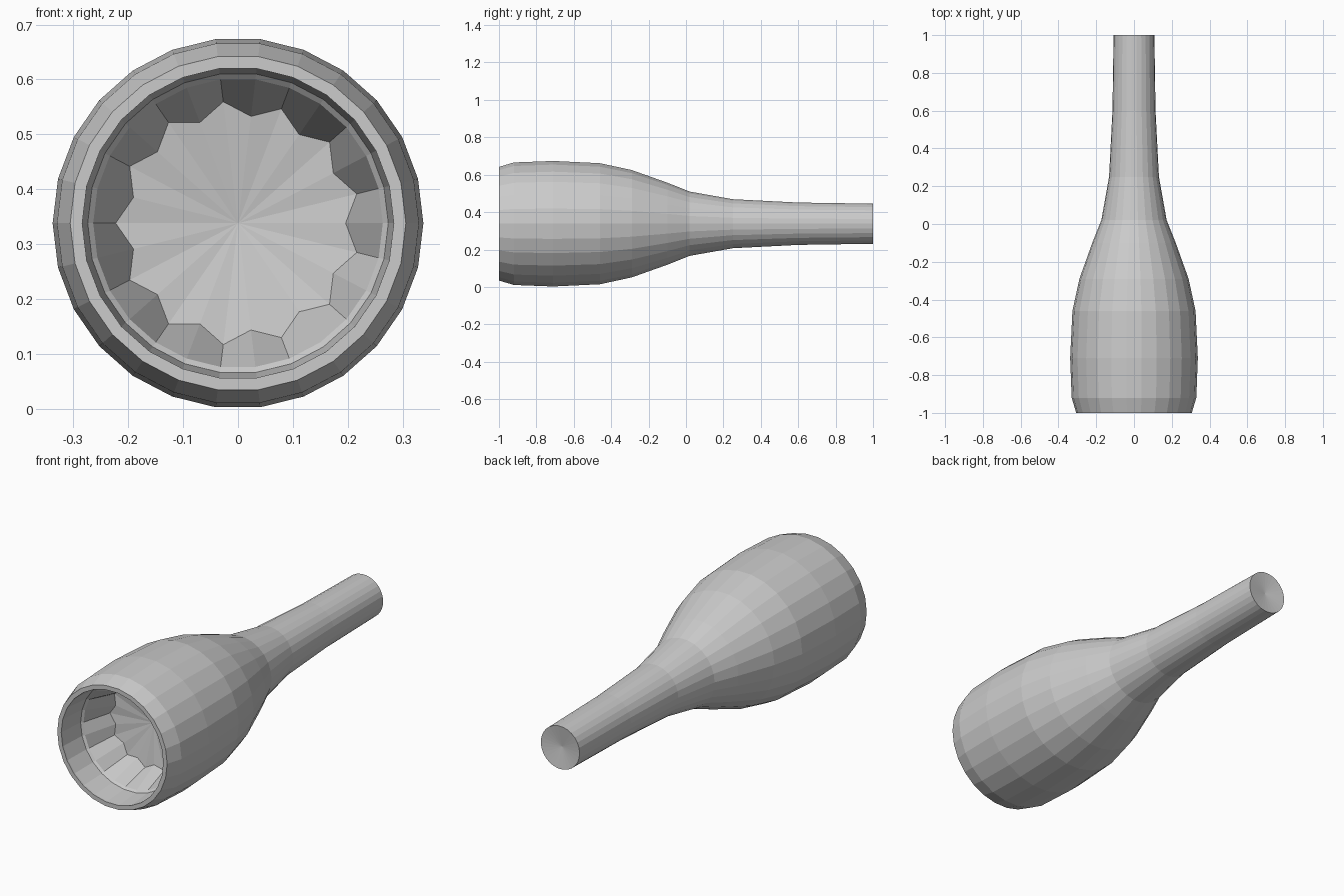
import bpy, bmesh, math

if "Cube" in bpy.data.objects:
    bpy.data.objects.remove(bpy.data.objects["Cube"])

SIDES = 26
CENTRE_Z = 0.338


def lathe(name, profile, cap_start=None, cap_end=None, star=None):
    """Spin (y, radius) points about the y axis; caps are fans with apex at given y.
    star = (index, scale): every second vertex of that ring is scaled inwards."""
    bm = bmesh.new()
    rings = []
    for n, (y, r) in enumerate(profile):
        ring = []
        for i in range(SIDES):
            a = 2 * math.pi * i / SIDES
            k = star[1] if star and star[0] == n and i % 2 == 0 else 1
            ring.append(bm.verts.new((r * k * math.cos(a), y, CENTRE_Z + r * k * math.sin(a))))
        rings.append(ring)
    for a, b in zip(rings, rings[1:]):
        for i in range(SIDES):
            j = (i + 1) % SIDES
            bm.faces.new((a[i], a[j], b[j], b[i]))
    for y, ring in ((cap_start, rings[0]), (cap_end, rings[-1])):
        if y is not None:
            apex = bm.verts.new((0, y, CENTRE_Z))
            for i in range(SIDES):
                bm.faces.new((ring[i], ring[(i + 1) % SIDES], apex))
    bmesh.ops.recalc_face_normals(bm, faces=bm.faces)
    mesh = bpy.data.meshes.new(name)
    bm.to_mesh(mesh)
    bm.free()
    obj = bpy.data.objects.new(name, mesh)
    bpy.context.collection.objects.link(obj)
    return obj


# recessed cup in the wide end, zigzag ring at its floor
cup = [(-0.70, 0.223), (-0.85, 0.264), (-0.86, 0.274), (-0.99, 0.284)]
# rim, bulbous body and slim neck
body = [(-1.0, 0.284), (-1.0, 0.306), (-0.92, 0.33), (-0.71, 0.338), (-0.46, 0.326),
        (-0.29, 0.289), (-0.1, 0.221), (0.02, 0.173), (0.25, 0.132),
        (0.6, 0.114), (1.0, 0.108)]

lathe("bottle_body", cup + body, cap_start=-0.67, cap_end=0.985, star=(0, 0.88))
